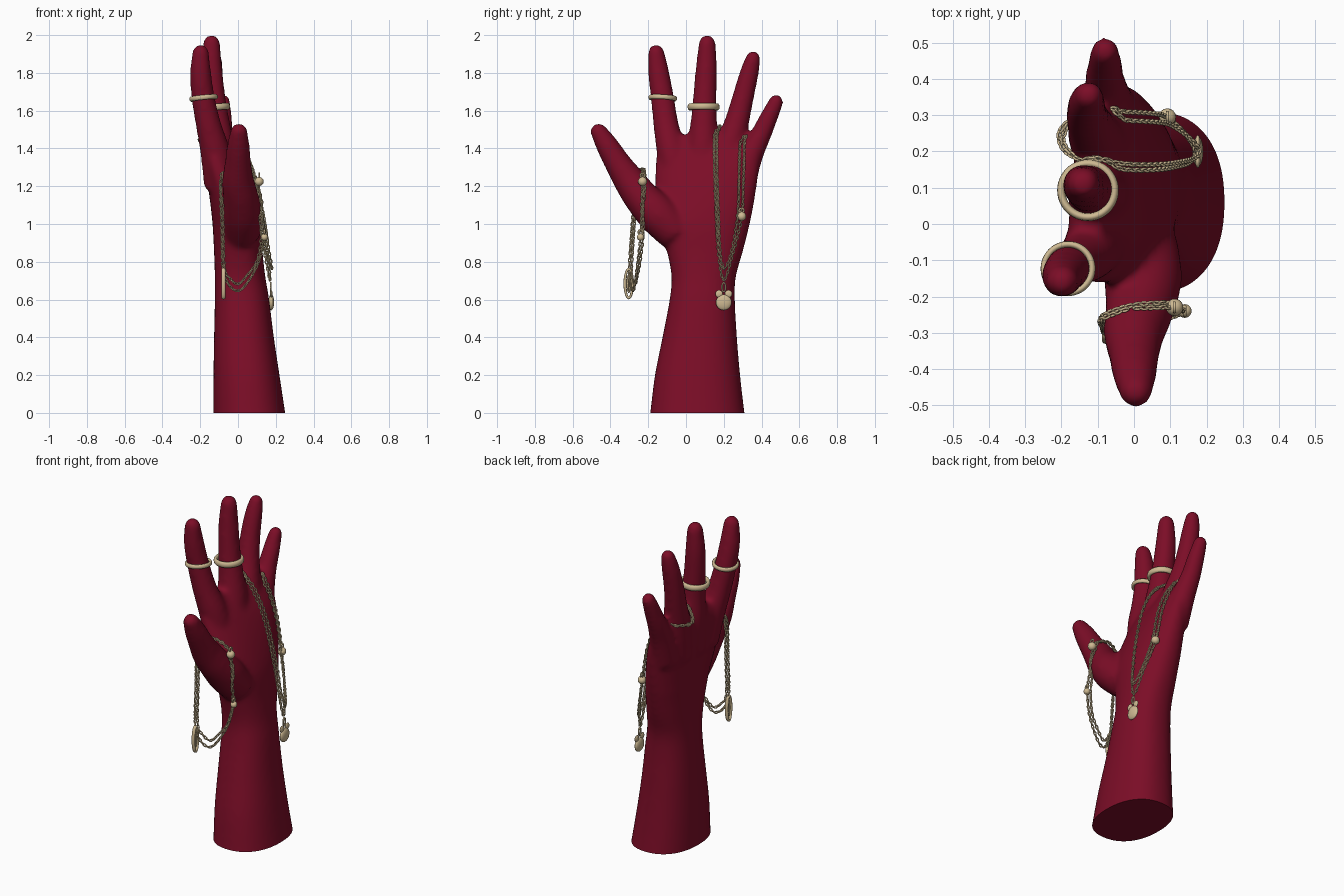
import bpy, bmesh, math
from mathutils import Vector, Matrix
from mathutils.bvhtree import BVHTree

if "Cube" in bpy.data.objects:
    bpy.data.objects.remove(bpy.data.objects["Cube"])


def material(name, rgb):
    m = bpy.data.materials.new(name)
    m.diffuse_color = (*rgb, 1)
    m.use_nodes = True
    m.node_tree.nodes["Principled BSDF"].inputs["Base Color"].default_value = m.diffuse_color
    return m


RED = material("deep red", (0.2, 0.004, 0.02))
GOLD = material("pale gold", (0.62, 0.49, 0.29))


def finish(bm, name, mat):
    me = bpy.data.meshes.new(name)
    bmesh.ops.recalc_face_normals(bm, faces=bm.faces)
    for f in bm.faces:
        f.smooth = True
    bm.to_mesh(me)
    bm.free()
    ob = bpy.data.objects.new(name, me)
    bpy.context.collection.objects.link(ob)
    me.materials.append(mat)
    return ob


def spline(pts, n, closed=False):
    """Catmull-Rom through points of any dimension."""
    P = [Vector(p) for p in pts]
    c, out = len(P), []
    get = (lambda i: P[i % c]) if closed else (lambda i: P[max(0, min(c - 1, i))])
    for i in range(c if closed else c - 1):
        a, b, d, e = get(i - 1), get(i), get(i + 1), get(i + 2)
        for k in range(n):
            t = k / n
            out.append(0.5 * (2 * b + (d - a) * t + (2 * a - 5 * b + 4 * d - e) * t * t
                              + (3 * b - a - 3 * d + e) * t ** 3))
    if not closed:
        out.append(P[-1])
    return out


def bridge(bm, rings, closed=False):
    n = len(rings[0])
    pairs = list(zip(rings, rings[1:])) + ([(rings[-1], rings[0])] if closed else [])
    for a, b in pairs:
        for i in range(n):
            bm.faces.new((a[i], a[(i + 1) % n], b[(i + 1) % n], b[i]))
    if not closed:
        bm.faces.new(rings[0])
        bm.faces.new(rings[-1])


def limb(bm, pts):
    """Round tapering tube (x, y, z, radius) with a rounded tip."""
    S = spline(pts, 6)
    end, d = S[-1], (S[-1] - S[-3]).to_3d().normalized()
    for k in range(1, 6):
        a = k * math.pi / 2 / 5.3
        S.append(Vector((*(end.to_3d() + d * end[3] * math.sin(a)), end[3] * math.cos(a))))
    rings = []
    for i, s in enumerate(S):
        t = (S[min(i + 1, len(S) - 1)].to_3d() - S[max(i - 1, 0)].to_3d()).normalized()
        u = t.cross(Vector((1, 0, 0))).normalized()
        v = t.cross(u)
        rings.append([bm.verts.new(s.to_3d() + s[3] * (u * math.cos(a) + v * math.sin(a)))
                      for a in [j * math.tau / 20 for j in range(20)]])
    bridge(bm, rings)


def torus(bm, M, ra, rb, w, h, n=32, m=8):
    """Oval torus in local xy; w, h are the section half sizes."""
    rings = []
    for i in range(n):
        a = i * math.tau / n
        ring = []
        for j in range(m):
            b = j * math.tau / m
            ring.append(bm.verts.new(M @ Vector(((ra + w * math.cos(b)) * math.cos(a),
                                                 (rb + w * math.cos(b)) * math.sin(a),
                                                 h * math.sin(b)))))
        rings.append(ring)
    bridge(bm, rings, True)


# forearm and palm: z, y0, y1, x0, x1
sections = [(-.1, -.205, .325, -.13, .265), (0, -.19, .31, -.13, .25), (.2, -.165, .287, -.13, .22),
            (.4, -.125, .27, -.127, .19), (.6, -.087, .259, -.123, .165), (.72, -.077, .264, -.123, .145),
            (.85, -.1, .3, -.127, .13), (1, -.14, .338, -.135, .115), (1.15, -.16, .367, -.15, .075),
            (1.3, -.163, .385, -.165, .02), (1.4, -.145, .37, -.17, -.03), (1.47, -.1, .29, -.15, -.07)]
bm = bmesh.new()
rings = []
for z, y0, y1, x0, x1 in spline(sections, 5):
    k = 0.13 * max(0, min(1, (z - 1) / .3))
    ring = []
    for j in range(40):
        c, s = math.cos(j * math.tau / 40), math.sin(j * math.tau / 40)
        c, s = [math.copysign(abs(q) ** .88, q) for q in (c, s)]
        dy = (y1 - y0) / 2 * s
        ring.append(bm.verts.new(((x0 + x1) / 2 + (x1 - x0) / 2 * c + k * dy, (y0 + y1) / 2 + dy, z)))
    rings.append(ring)
bridge(bm, rings)

# thumb and four fingers
for digit in (
    [(.02, -.05, .95, .1), (.025, -.15, 1.05, .108), (.015, -.235, 1.14, .095), (0, -.3, 1.23, .085),
     (0, -.36, 1.32, .071), (.002, -.42, 1.42, .06), (.005, -.462, 1.49, .046)],
    [(-.09, -.03, 1.2, .09), (-.12, -.075, 1.38, .08), (-.155, -.105, 1.52, .068),
     (-.185, -.125, 1.67, .062), (-.198, -.145, 1.8, .057), (-.198, -.158, 1.907, .045)],
    [(-.08, .08, 1.2, .09), (-.1, .09, 1.4, .085), (-.115, .095, 1.55, .07),
     (-.13, .1, 1.68, .063), (-.14, .108, 1.83, .057), (-.14, .112, 1.957, .046)],
    [(-.07, .19, 1.2, .09), (-.1, .23, 1.4, .08), (-.12, .272, 1.55, .065),
     (-.13, .302, 1.67, .058), (-.13, .335, 1.8, .051), (-.125, .355, 1.878, .041)],
    [(-.05, .28, 1.2, .085), (-.07, .34, 1.36, .068), (-.08, .395, 1.47, .056),
     (-.08, .432, 1.55, .05), (-.08, .477, 1.648, .04)],
):
    limb(bm, digit)
hand = finish(bm, "hand", RED)

# fuse the parts, soften the joins, cut the base flat
mod = hand.modifiers.new("fuse", "REMESH")
mod.mode = 'VOXEL'
mod.voxel_size = 0.012
me = bpy.data.meshes.new_from_object(hand.evaluated_get(bpy.context.evaluated_depsgraph_get()))
hand.modifiers.clear()
bm = bmesh.new()
bm.from_mesh(me)
for _ in range(9):
    bmesh.ops.smooth_vert(bm, verts=bm.verts, factor=.5, use_axis_x=True, use_axis_y=True, use_axis_z=True)
cut = bmesh.ops.bisect_plane(bm, geom=bm.verts[:] + bm.edges[:] + bm.faces[:], plane_co=(0, 0, 0),
                             plane_no=(0, 0, 1), clear_inner=True)
base = bmesh.ops.contextual_create(bm, geom=[e for e in cut['geom_cut'] if isinstance(e, bmesh.types.BMEdge)])
tree = BVHTree.FromBMesh(bm)
for f in bm.faces:
    f.smooth = True
for f in base['faces']:
    f.smooth = False
    for e in f.edges:
        e.smooth = False
bm.to_mesh(hand.data)
bm.free()


# chains of alternating oval links, kept outside the hand
def chain(name, pts):
    path = []
    for p in spline(pts, 24, True):
        loc, n, _, _ = tree.find_nearest(p)
        path.append(loc + n * .011 if (p - loc).dot(n) < .011 else p)
    bm = bmesh.new()
    last, count = path[0], 0
    for a, b in zip(path, path[1:] + path[:1]):
        while (b - last).length >= .019:
            t = (b - last).normalized()
            mid = last + t * .0095
            M = Matrix.Translation(mid) @ t.to_track_quat('X', 'Z').to_matrix().to_4x4() \
                @ Matrix.Rotation(math.pi / 4 + count % 2 * math.pi / 2, 4, 'X')
            torus(bm, M, .0115, .006, .0038, .0038, 10, 5)
            last, count = last + t * .019, count + 1
    finish(bm, name, GOLD)


finger_loop = [(.17, .2, .7), (.155, .172, .85), (.125, .16, 1.05), (.065, .15, 1.3), (-.02, .15, 1.46),
               (-.1, .165, 1.5), (-.19, .2, 1.46), (-.2, .265, 1.44), (-.1, .315, 1.45), (-.02, .31, 1.41),
               (.05, .305, 1.25), (.09, .295, 1.04), (.14, .25, .85)]
thumb_loop = [(0, -.235, 1.29), (.07, -.23, 1.27), (.105, -.23, 1.22), (.125, -.235, 1.05), (.137, -.24, .93),
              (.11, -.255, .8), (.05, -.27, .69), (0, -.28, .645), (-.05, -.295, .68), (-.08, -.3, .77),
              (-.087, -.285, 1), (-.092, -.265, 1.24), (-.06, -.25, 1.28)]
chain("finger_chain_outer", finger_loop)
chain("finger_chain_inner", [(x + .01, .21 + (y - .21) * .75, z + (.06 if z < .8 else 0)) for x, y, z in finger_loop])
chain("thumb_chain_outer", thumb_loop)
chain("thumb_chain_inner", [(x * .9, y + .012, z + (.035 if z < .7 else 0)) for x, y, z in thumb_loop])


# finger rings
def finger_ring(name, co, r, w, h, rx, ry):
    bm = bmesh.new()
    M = Matrix.Translation(co) @ Matrix.Rotation(rx, 4, 'X') @ Matrix.Rotation(ry, 4, 'Y')
    torus(bm, M, r, r, w, h, 48, 10)
    finish(bm, name, GOLD)


finger_ring("middle_finger_ring", (-.127, .093, 1.62), .074, .011, .018, 0, -.05)
finger_ring("index_finger_ring", (-.182, -.123, 1.667), .067, .009, .013, -.06, -.1)


# clasps: bead with a small side loop
SIDE = Matrix.Rotation(math.pi / 2, 4, 'Y')
for name, co, r in (("thumb_clasp", (.112, -.23, 1.225), .024), ("thumb_bead", (.14, -.24, .93), .019),
                    ("finger_clasp", (.092, .295, 1.04), .024)):
    bm = bmesh.new()
    bmesh.ops.create_uvsphere(bm, u_segments=16, v_segments=10, radius=r, matrix=Matrix.Translation(co))
    torus(bm, Matrix.Translation(Vector(co) + Vector((0, 0, r + .008))) @ SIDE, .012, .012, .005, .005, 16, 6)
    finish(bm, name, GOLD)

# open oval pendant on the thumb chain
bm = bmesh.new()
M = Matrix.Translation((-.077, -.303, .685)) @ SIDE
torus(bm, M, .076, .02, .008, .011)
torus(bm, M, .045, .006, .006, .006)
finish(bm, "oval_pendant", GOLD)

# round charm with two lobes on the finger chain
bm = bmesh.new()
for dy, z, r in ((0, .585, .042), (-.025, .63, .02), (.025, .63, .02)):
    bmesh.ops.create_uvsphere(bm, u_segments=20, v_segments=12, radius=r,
                              matrix=Matrix.Translation((.176, .2 + dy, z)) @ Matrix.Diagonal((.36, 1, 1, 1)))
torus(bm, Matrix.Translation((.174, .2, .665)) @ SIDE, .024, .01, .005, .005, 16, 6)
finish(bm, "round_charm", GOLD)
